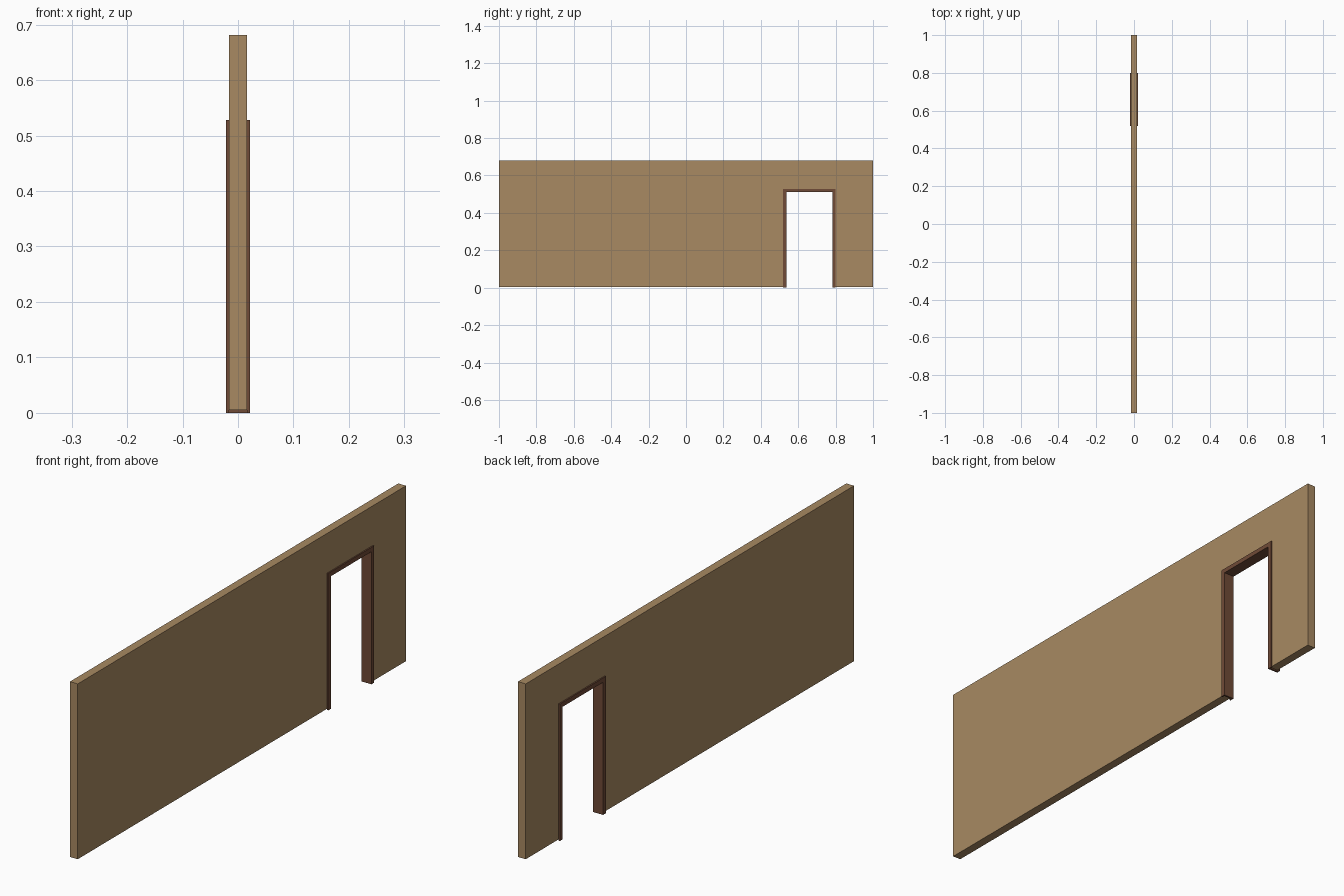
import bpy, bmesh

if "Cube" in bpy.data.objects:
    bpy.data.objects.remove(bpy.data.objects["Cube"])


def material(name, rgb):
    m = bpy.data.materials.new(name)
    m.diffuse_color = (*rgb, 1.0)
    m.use_nodes = True
    m.node_tree.nodes["Principled BSDF"].inputs["Base Color"].default_value = m.diffuse_color
    return m


def arch(name, outer, inner, bottom, x0, x1, mat):
    """Solid panel with a doorway: outer/inner are (y0, y1, top) in side view."""
    oy0, oy1, oz = outer
    iy0, iy1, iz = inner
    profile = [(oy0, bottom), (iy0, bottom), (iy0, iz), (iy1, iz),
               (iy1, bottom), (oy1, bottom), (oy1, oz), (oy0, oz)]
    bm = bmesh.new()
    face = bm.faces.new([bm.verts.new((x0, y, z)) for y, z in profile])
    ext = bmesh.ops.extrude_face_region(bm, geom=[face])
    moved = [v for v in ext["geom"] if isinstance(v, bmesh.types.BMVert)]
    bmesh.ops.translate(bm, verts=moved, vec=(x1 - x0, 0, 0))
    bmesh.ops.recalc_face_normals(bm, faces=bm.faces[:])
    mesh = bpy.data.meshes.new(name)
    bm.to_mesh(mesh)
    bm.free()
    mesh.materials.append(mat)
    ob = bpy.data.objects.new(name, mesh)
    bpy.context.collection.objects.link(ob)
    return ob


tan = material("tan wall", (0.392, 0.251, 0.122))
brown = material("brown wood", (0.162, 0.069, 0.038))

WALL_X, CASING_X = 0.0165, 0.0215
casing_outer = (0.519, 0.799, 0.528)
wall_opening = (0.529, 0.789, 0.518)
door_opening = (0.536, 0.782, 0.511)

# Wall, raised slightly off the floor
arch("wall", (-1.0, 1.0, 0.681), wall_opening, 0.005, -WALL_X, WALL_X, tan)

# Jamb lining the opening
arch("door_jamb", wall_opening, door_opening, 0.0, -WALL_X, WALL_X, brown)

# Casing trim on both wall faces
for side, s in (("left", -1), ("right", 1)):
    arch("door_casing_" + side, casing_outer, door_opening, 0.0,
         s * WALL_X, s * CASING_X, brown)
